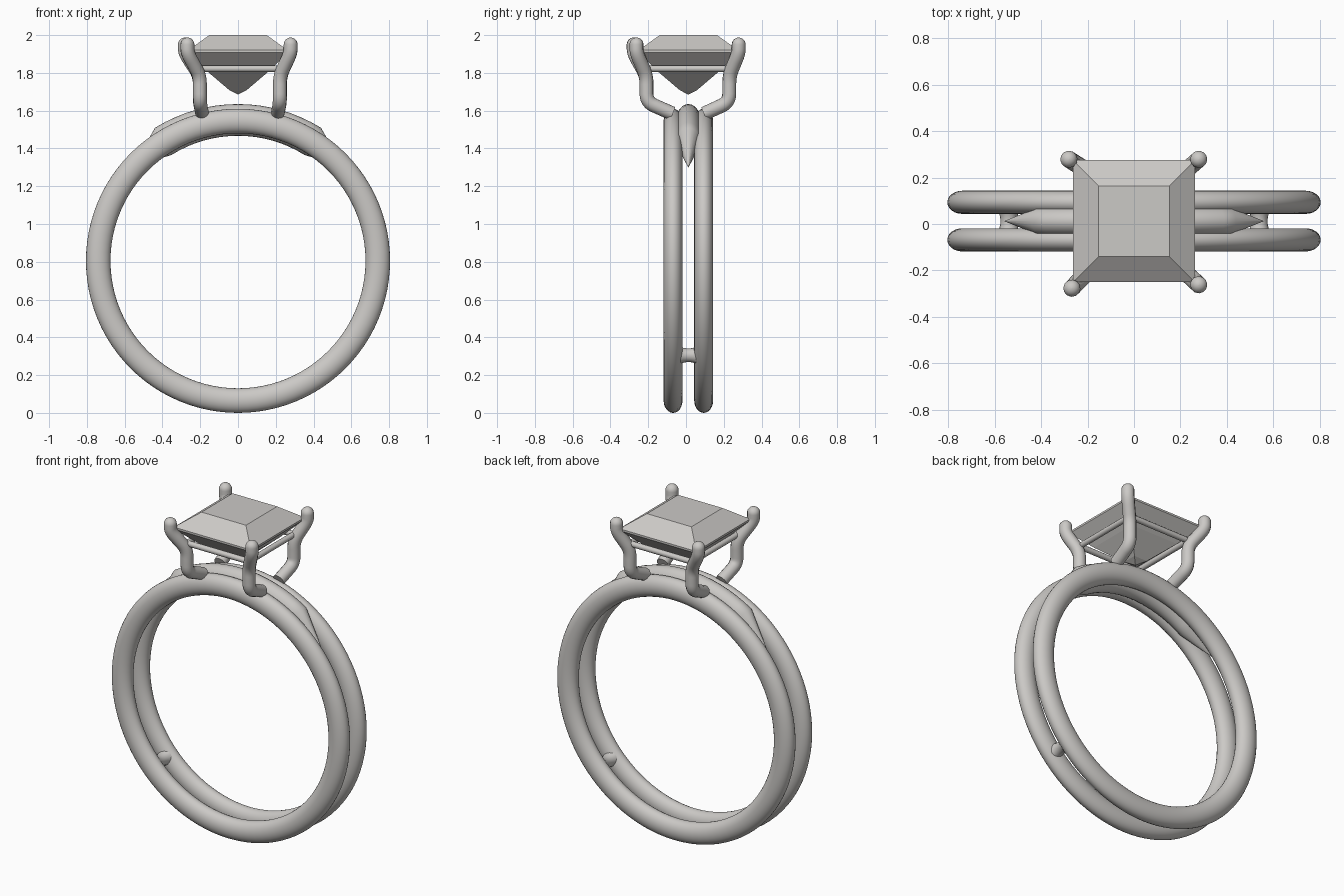
import bpy, bmesh, math
from mathutils import Vector

if "Cube" in bpy.data.objects:
    bpy.data.objects.remove(bpy.data.objects["Cube"])


def material(name, rgb):
    m = bpy.data.materials.new(name)
    m.use_nodes = True
    m.diffuse_color = (*rgb, 1)
    m.node_tree.nodes["Principled BSDF"].inputs["Base Color"].default_value = (*rgb, 1)
    return m


silver = material("pale silver", (0.6, 0.585, 0.565))

MID_Y = 0.0125      # middle of the split band
HUB_Z = 0.805       # centre height of the band
BAND_R = 0.74


def finish(ob, smooth=True):
    ob.data.materials.clear()
    ob.data.materials.append(silver)
    if smooth:
        bpy.ops.object.select_all(action='DESELECT')
        ob.select_set(True)
        bpy.context.view_layer.objects.active = ob
        bpy.ops.object.shade_smooth_by_angle(angle=math.radians(40))
    return ob


def loft(name, loops, closed=False, caps=True, smooth=True):
    """Skin a list of equally sized point loops."""
    bm = bmesh.new()
    rows = [[bm.verts.new(p) for p in loop] for loop in loops]
    pairs = list(zip(rows, rows[1:]))
    if closed:
        pairs.append((rows[-1], rows[0]))
    for a, b in pairs:
        for i in range(len(a)):
            j = (i + 1) % len(a)
            bm.faces.new((a[i], a[j], b[j], b[i]))
    if caps and not closed:
        bm.faces.new(rows[0])
        bm.faces.new(rows[-1])
    bmesh.ops.remove_doubles(bm, verts=bm.verts, dist=1e-5)
    bmesh.ops.recalc_face_normals(bm, faces=bm.faces)
    mesh = bpy.data.meshes.new(name)
    bm.to_mesh(mesh)
    bm.free()
    ob = bpy.data.objects.new(name, mesh)
    bpy.context.collection.objects.link(ob)
    return finish(ob, smooth)


def band_section(angle, y, radius, half_y, half_r, sides=24):
    """Oval section of the band; angle is measured from the top."""
    pts = []
    for k in range(sides):
        t = math.tau * k / sides
        r = radius + half_r * math.cos(t)
        pts.append((r * math.sin(angle), y + half_y * math.sin(t),
                    HUB_Z + r * math.cos(angle)))
    return pts


def rounded_path(points, cut=0.045, steps=6):
    """Replace each corner of a polyline by a short curve."""
    pts = [Vector(p) for p in points]
    out = [pts[0]]
    for a, b, c in zip(pts, pts[1:], pts[2:]):
        p = b + (a - b).normalized() * min(cut, (a - b).length * 0.49)
        q = b + (c - b).normalized() * min(cut, (c - b).length * 0.49)
        for k in range(steps + 1):
            t = k / steps
            out.append(p * (1 - t) ** 2 + b * 2 * t * (1 - t) + q * t * t)
    return out + [pts[-1]]


def rod(name, path, radius, dome=False):
    """Round wire along a path, with an optional domed end."""
    path = [(p, 1.0) for p in path]
    if dome:
        end = path[-1][0]
        way = (end - path[-2][0]).normalized()
        for k in range(1, 9):
            t = math.pi / 2 * k / 8
            path.append((end + way * radius * math.sin(t), max(math.cos(t), 0.01)))
    cu = bpy.data.curves.new(name, 'CURVE')
    cu.dimensions = '3D'
    cu.bevel_depth = radius
    cu.bevel_resolution = 4
    cu.use_fill_caps = True
    sp = cu.splines.new('POLY')
    sp.points.add(len(path) - 1)
    for pt, (co, r) in zip(sp.points, path):
        pt.co = (*co, 1)
        pt.radius = r
    ob = bpy.data.objects.new(name, cu)
    bpy.context.collection.objects.link(ob)
    bpy.ops.object.select_all(action='DESELECT')
    ob.select_set(True)
    bpy.context.view_layer.objects.active = ob
    bpy.ops.object.convert(target='MESH')
    return finish(bpy.context.object)


# Two parallel hoops
for name, y in (("front_hoop", MID_Y - 0.081), ("back_hoop", MID_Y + 0.081)):
    loft(name, [band_section(math.tau * k / 96, y, BAND_R, 0.05, 0.065)
                for k in range(96)], closed=True)

# Bridge between the hoops, tapering to a spike at each end
stations = [(-48.5, 0.01)] + [(a, 1) for a in range(-32, 33, 4)] + [(48.5, 0.01)]
loft("bridge", [band_section(math.radians(a), MID_Y, 0.746, 0.064 * s, 0.084 * s)
                for a, s in stations])

# Small waisted spacers low on each side
for side, name in ((1, "left_spacer"), (-1, "right_spacer")):
    loops = []
    for k in range(-4, 5):
        r = 0.036 + 0.012 * (k / 4) ** 2
        loops.append([(side * 0.54 + r * math.cos(math.tau * i / 16), MID_Y + 0.05 * k / 4,
                       0.305 + r * math.sin(math.tau * i / 16)) for i in range(16)])
    loft(name, loops)

# Prongs: foot on the hoop, upright post, flared tip
tips = {(-1, -1): (-0.268, -0.277), (1, -1): (0.279, -0.262),
        (-1, 1): (-0.281, 0.279), (1, 1): (0.279, 0.279)}
OFF = 0.01
for (sx, sy), (tx, ty) in tips.items():
    px, py = OFF + sx * 0.212, OFF + sy * 0.219
    name = ("front" if sy < 0 else "back") + ("_left" if sx > 0 else "_right") + "_prong"
    rod(name, rounded_path([
        (px - sx * 0.012, MID_Y + sy * 0.085, 1.585),
        (px, py, 1.645), (px, py, 1.785),
        (tx, ty, 1.905), (tx, ty, 1.95)]), 0.037, dome=True)

# Thin square rail joining the prongs
corners = [(OFF + sx * 0.212, OFF + sy * 0.219, 1.822)
           for sx, sy in ((-1, -1), (1, -1), (1, 1), (-1, 1))]
for k, name in enumerate(("front_rail", "left_rail", "back_rail", "right_rail")):
    rod(name, [Vector(corners[k]), Vector(corners[(k + 1) % 4])], 0.017)

# Square step-cut stone: (half width, height) from table to point
steps = [(0.152, 2.0), (0.263, 1.92), (0.263, 1.908), (0.165, 1.81),
         (0.045, 1.708), (0.0, 1.685)]
loft("stone", [[(sx * w, MID_Y + sy * w, z)
                for sx, sy in ((-1, -1), (1, -1), (1, 1), (-1, 1))]
               for w, z in steps[:-1]] + [[(0, MID_Y, steps[-1][1])] * 4],
     caps=False, smooth=False)

# Flat table on top of the stone
stone = bpy.data.objects["stone"]
bm = bmesh.new()
bm.from_mesh(stone.data)
bmesh.ops.holes_fill(bm, edges=[e for e in bm.edges if e.is_boundary])
bmesh.ops.recalc_face_normals(bm, faces=bm.faces)
bm.to_mesh(stone.data)
bm.free()
